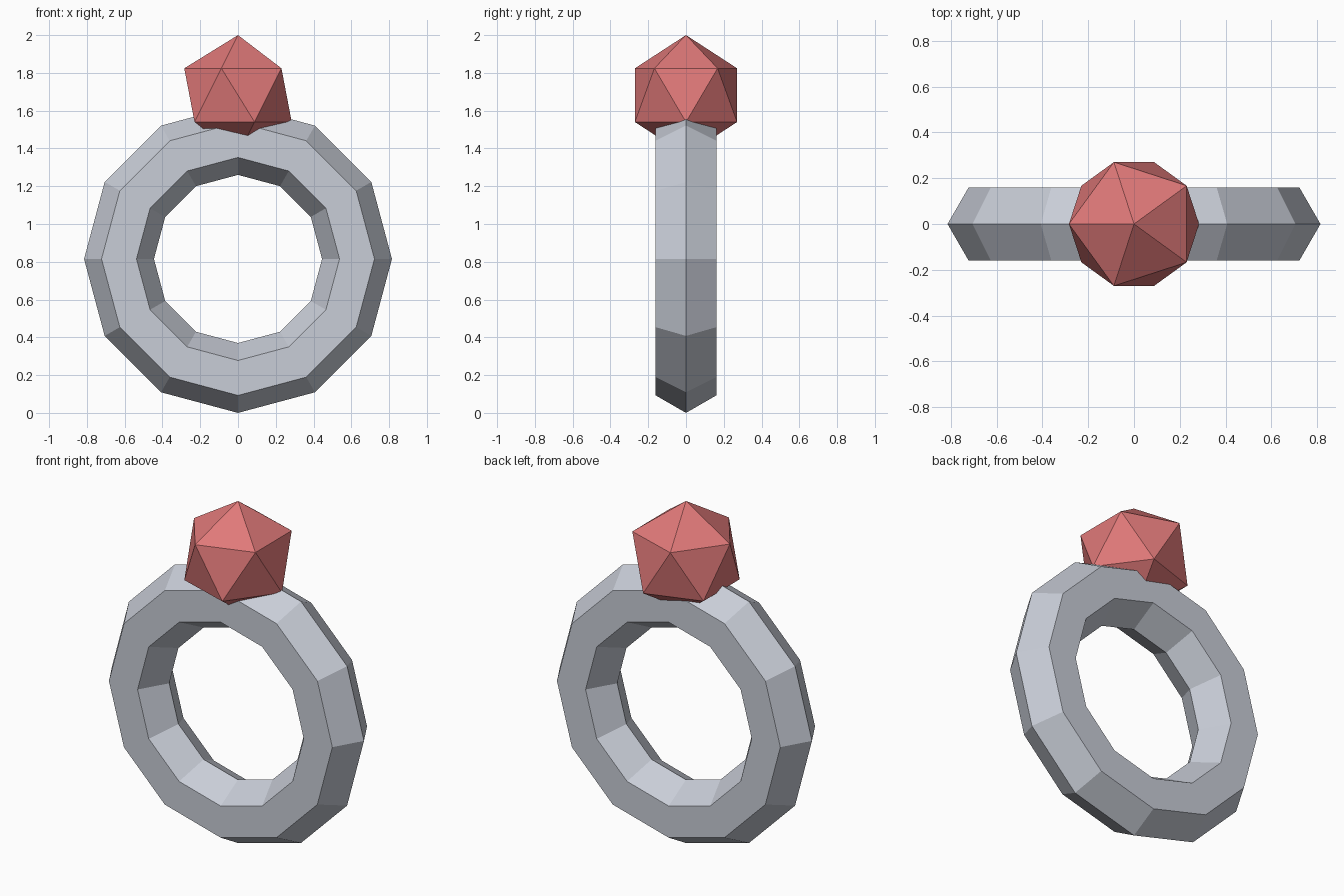
import bpy
import math

cube = bpy.data.objects.get("Cube")
if cube:
    bpy.data.objects.remove(cube, do_unlink=True)


def make_material(name, rgb):
    mat = bpy.data.materials.new(name)
    mat.use_nodes = True
    mat.diffuse_color = (*rgb, 1)
    mat.node_tree.nodes["Principled BSDF"].inputs["Base Color"].default_value = (*rgb, 1)
    return mat


def finish(name, mat):
    obj = bpy.context.object
    obj.name = name
    obj.data.name = name
    obj.data.materials.append(mat)
    bpy.ops.object.transform_apply(location=False, rotation=True, scale=True)
    bpy.ops.object.shade_flat()
    return obj


silver = make_material("silver grey", (0.58, 0.61, 0.68))
red = make_material("soft red", (0.74, 0.19, 0.19))

# Upright band: twelve segments with a hexagonal cross-section
major, minor = 0.63, 0.185
bpy.ops.mesh.primitive_torus_add(
    major_segments=12, minor_segments=6, major_radius=major, minor_radius=minor,
    location=(0, 0, major + minor), rotation=(math.radians(90), 0, 0))
finish("ring_band", silver)

# Twenty-sided gem sunk into the top of the band
gem_radius = 0.318
bpy.ops.mesh.primitive_ico_sphere_add(
    subdivisions=1, radius=gem_radius,
    location=(0, 0, 2 - gem_radius), rotation=(0, 0, math.pi))
finish("gem", red)
